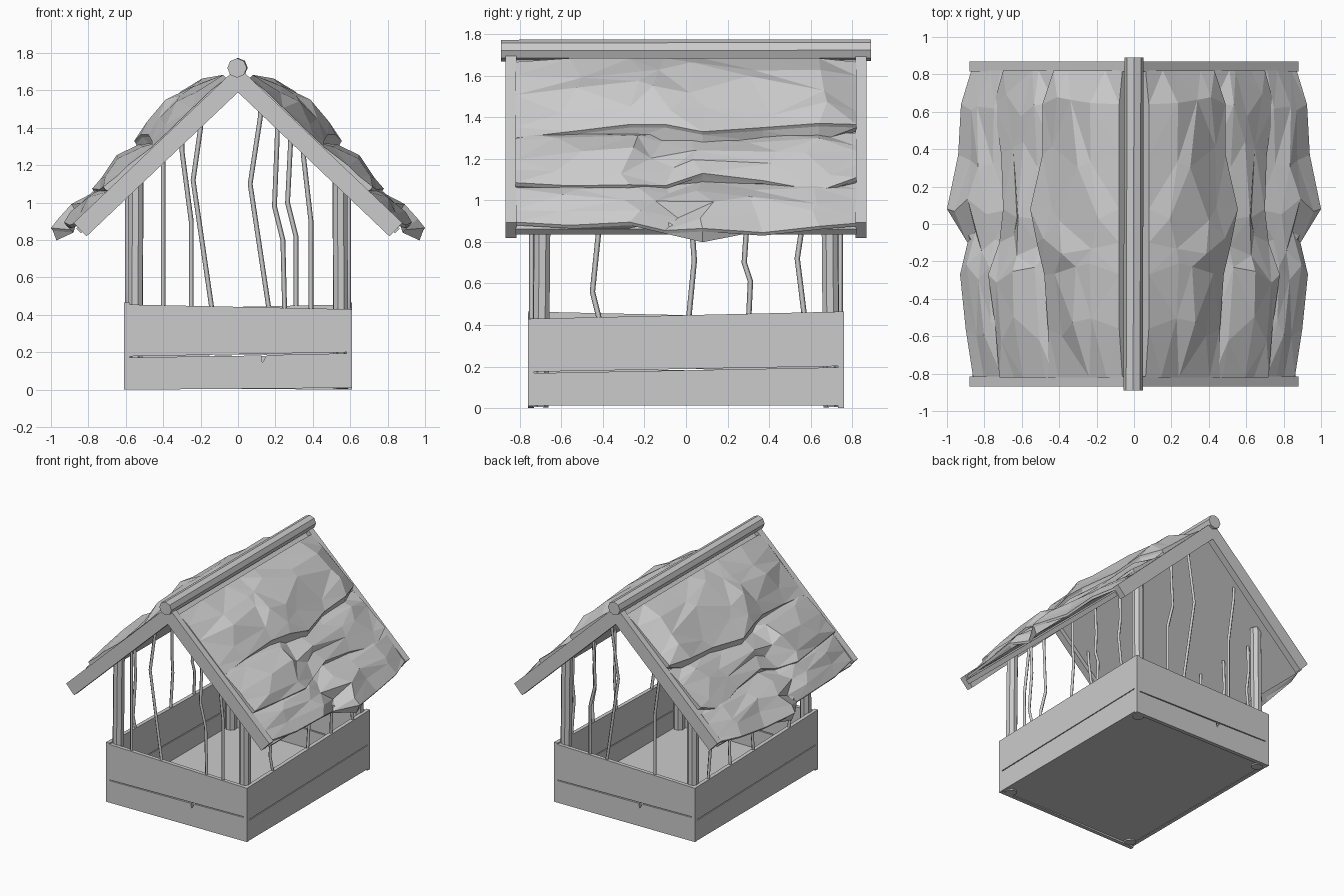
import bpy, bmesh, math, random
from mathutils import Vector, Matrix

if "Cube" in bpy.data.objects:
    bpy.data.objects.remove(bpy.data.objects["Cube"])

random.seed(4)
SLOPE = 0.951                      # roof fall per unit x
LEN = math.hypot(1, SLOPE)


def finish(name, bm, matrix=None):
    bmesh.ops.recalc_face_normals(bm, faces=bm.faces)
    me = bpy.data.meshes.new(name)
    bm.to_mesh(me)
    bm.free()
    ob = bpy.data.objects.new(name, me)
    bpy.context.collection.objects.link(ob)
    if matrix:
        ob.matrix_world = matrix
    return ob


def prism(name, profile, y0, y1, matrix=None):
    """Extrude an (x, z) outline from y0 to y1."""
    bm = bmesh.new()
    face = bm.faces.new([bm.verts.new((x, y0, z)) for x, z in profile])
    ext = bmesh.ops.extrude_face_region(bm, geom=[face])
    verts = [g for g in ext['geom'] if isinstance(g, bmesh.types.BMVert)]
    bmesh.ops.translate(bm, verts=verts, vec=(0, y1 - y0, 0))
    return finish(name, bm, matrix)


def rod(name, a, b, radius, sides=8):
    a, b = Vector(a), Vector(b)
    bpy.ops.mesh.primitive_cylinder_add(vertices=sides, radius=radius, depth=(b - a).length,
                                        location=(a + b) / 2,
                                        rotation=(b - a).to_track_quat('Z', 'Y').to_euler())
    bpy.context.object.name = name


def twig(name, points):
    cu = bpy.data.curves.new(name, 'CURVE')
    cu.dimensions = '3D'
    cu.bevel_depth = 0.013
    cu.bevel_resolution = 0
    cu.use_fill_caps = True
    sp = cu.splines.new('POLY')
    sp.points.add(len(points) - 1)
    for p, co in zip(sp.points, points):
        p.co = (*co, 1)
    bpy.context.collection.objects.link(bpy.data.objects.new(name, cu))


def chevron(apex, thick, reach):
    """Roof-shaped outline with square-cut lower ends."""
    rise = thick * LEN
    end = (reach, apex - SLOPE * reach)
    tip = (reach + thick * SLOPE / LEN, end[1] + thick / LEN)
    half = [end, tip]
    return [(0, apex)] + half + [(0, apex + rise)] + [(-x, z) for x, z in reversed(half)]


# box walls: two uneven boards per side, each pair turned round the centre
for i, (side, w, d) in enumerate((('front', .61, .76), ('right', .76, .61),
                                  ('back', .61, .76), ('left', .76, .61))):
    turn = Matrix.Rotation(i * math.pi / 2, 4, 'Z')
    if i % 2 == 0:
        lower = [(-w, .0), (w, .01), (w, .195), (.155, .185), (.13, .145), (.125, .183), (-w, .172)]
        upper = [(-w, .178), (w, .201), (w, .43), (-w, .456)]
    else:
        lower = [(-w, .012), (w, .012), (w, .197), (-w, .168)]
        upper = [(-w, .175), (w, .203), (w, .465), (-w, .43)]
    prism(side + '_lower_board', lower, -d, -d + .03, turn)
    prism(side + '_upper_board', upper, -d, -d + .03, turn)

# floor
prism('floor', [(-.59, .015), (.59, .015), (.59, .035), (-.59, .035)], -.74, .74)

# corner posts
for sx in (-1, 1):
    for sy in (-1, 1):
        rod('corner_post', (sx * .55, sy * .7, .005), (sx * .545, sy * .69, 1.13), .042)

# bent twigs on the gable ends
front = [[(-.4, .4), (-.4, 1.0)],
         [(-.135, .4), (-.24, 1.12), (-.2, 1.4)],
         [(.25, .4), (.24, .8), (.195, .98), (.21, 1.36)],
         [(.39, .4), (.39, .9), (.35, 1.25)]]
back = [[(-.25, .4), (-.25, .9), (-.3, 1.28)],
        [(.17, .4), (.065, 1.1), (.12, 1.46)],
        [(.31, .4), (.31, .82), (.265, 1.0), (.28, 1.3)]]
for label, y, paths in (('front_twig', -.742, front), ('back_twig', .742, back)):
    for path in paths:
        x = path[-1][0]
        top = (x, 1.65 - SLOPE * abs(x))
        twig(label, [(px, y, pz) for px, pz in path + [top]])

# bent twigs on the long sides
sides = [[(-.41, .4), (-.45, .56), (-.42, .85), (-.43, 1.07)],
         [(.01, .4), (.04, .71), (.03, .85), (.03, 1.07)],
         [(.3, .4), (.31, .61), (.28, .7), (.29, .85), (.28, 1.07)],
         [(.575, .4), (.535, .72), (.555, .85), (.55, 1.07)]]
for sx in (-1, 1):
    for path in sides:
        twig('side_twig', [(sx * .592, y, z) for y, z in path])

# roof panel, bargeboards and ridge pole
prism('roof_panel', chevron(1.635, .035, .84), -.82, .82)
for sy in (-1, 1):
    prism('bargeboard', chevron(1.59, .1, .81), sy * .815, sy * .868)
rod('ridge_pole', (-.005, -.89, 1.72), (.0, .89, 1.722), .052)

# thatch: three lumpy overlapping courses, mirrored
STATIONS = (-.82, -.56, -.27, -.1, .08, .37, .64, .82)


def thatch(name, x0, lift, bulge, edge_x, edge_z):
    bm = bmesh.new()
    rings = []
    normal = Vector((SLOPE, 0, 1)) / LEN
    for i, (y, ex, ez) in enumerate(zip(STATIONS, edge_x, edge_z)):
        end = i in (0, len(STATIONS) - 1)
        amp = .2 if end else 1
        start = Vector((x0, y, 1.6 - SLOPE * x0)) + normal * (.09 if end else lift)
        edge = Vector((ex, y, ez))
        ring = [start]
        for t, k in ((.24, .7), (.5, 1), (.77, .55)):
            t += random.uniform(-.09, .09)
            p = start.lerp(edge, t) + normal * bulge * k * amp * random.uniform(.4, 1.15)
            if not end:
                p.y += random.uniform(-.07, .07)
            ring.append(p)
        ring.append(edge + Vector((0, 0, .01)))
        ring.append(edge + Vector((-.01, 0, -.005)))
        bx = ex - .09
        ring.append(Vector((bx, y, 1.6 - SLOPE * bx)) + normal * (.075 if end else .088))
        ring.append(Vector((x0, y, 1.6 - SLOPE * x0)) + normal * .06)
        rings.append([bm.verts.new(p) for p in ring])
    n = len(rings[0])
    for a, b in zip(rings, rings[1:]):
        for j in range(n):
            bm.faces.new((a[j], a[(j + 1) % n], b[(j + 1) % n], b[j]))
    bm.faces.new(rings[0])
    bm.faces.new(rings[-1])
    bmesh.ops.triangulate(bm, faces=bm.faces[:])
    ob = finish(name, bm)
    ob.modifiers.new('mirror', 'MIRROR').use_mirror_merge = False


thatch('thatch_bottom', .6, .09, .06,
       (.86, .90, .93, .89, 1.0, .94, .925, .87), (.885, .87, .885, .845, .855, .835, .865, .88))
thatch('thatch_middle', .36, .09, .07,
       (.72, .74, .78, .72, .70, .71, .75, .70), (1.075, 1.06, 1.065, 1.06, 1.12, 1.085, 1.035, 1.10))
thatch('thatch_top', .0, .115, .07,
       (.46, .46, .48, .52, .555, .49, .49, .43), (1.29, 1.32, 1.355, 1.355, 1.32, 1.34, 1.36, 1.355))
